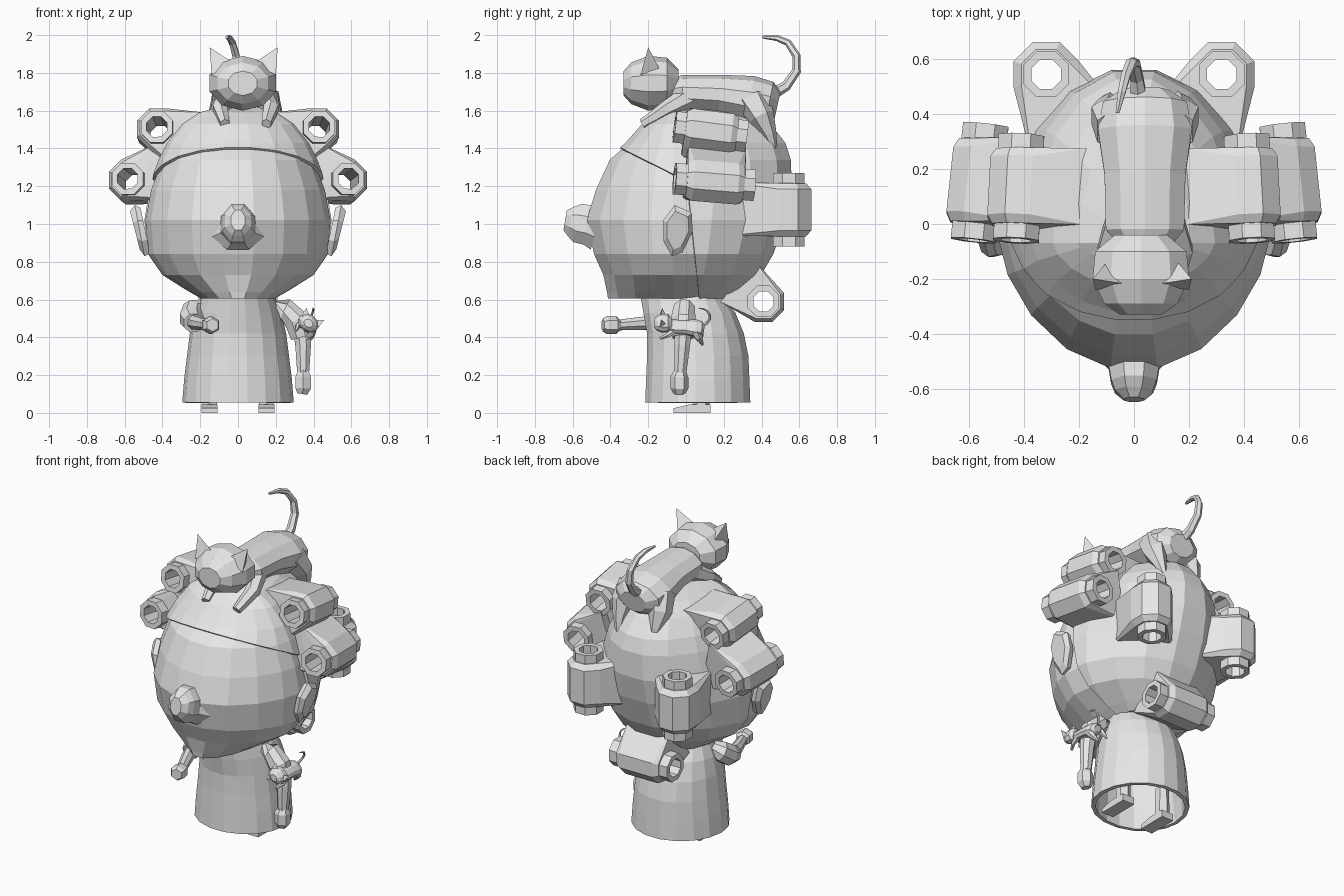
import bpy, bmesh, math
from mathutils import Vector, Matrix

cube = bpy.data.objects.get("Cube")
if cube:
    bpy.data.objects.remove(cube, do_unlink=True)

clay = bpy.data.materials.new("plain_grey")
clay.use_nodes = True
clay.diffuse_color = (0.8, 0.8, 0.8, 1)
clay.node_tree.nodes["Principled BSDF"].inputs["Base Color"].default_value = (0.8, 0.8, 0.8, 1)


def finish(name, bm, matrix=None, thickness=0):
    """Turn a bmesh into a flat-shaded object."""
    if matrix:
        bm.transform(matrix)
    bmesh.ops.recalc_face_normals(bm, faces=bm.faces)
    mesh = bpy.data.meshes.new(name)
    bm.to_mesh(mesh)
    bm.free()
    mesh.materials.append(clay)
    obj = bpy.data.objects.new(name, mesh)
    bpy.context.collection.objects.link(obj)
    if thickness:
        mod = obj.modifiers.new("thickness", 'SOLIDIFY')
        mod.thickness = thickness
        mod.offset = -1
    return obj


def loft(rings, caps=(True, True), closed=False):
    """Bridge a list of equal point rings."""
    bm = bmesh.new()
    loops = [[bm.verts.new(p) for p in ring] for ring in rings]
    n = len(loops[0])
    pairs = list(zip(loops, loops[1:])) + ([(loops[-1], loops[0])] if closed else [])
    for low, high in pairs:
        for i in range(n):
            j = (i + 1) % n
            bm.faces.new((low[i], low[j], high[j], high[i]))
    if not closed:
        for use, loop in zip(caps, (loops[0], loops[-1])):
            if use:
                bm.faces.new(loop)
    return bm


def hull(name, points, matrix=None):
    bm = bmesh.new()
    for p in points:
        bm.verts.new(p)
    result = bmesh.ops.convex_hull(bm, input=bm.verts)
    loose = {v for v in result["geom_interior"] if isinstance(v, bmesh.types.BMVert)}
    bmesh.ops.delete(bm, geom=list(loose), context='VERTS')
    return finish(name, bm, matrix)


def oval(z, w, front, back, mid, grow=0.0, point=1.0, n=18):
    """Horizontal ring with different front and back depth; point sharpens the front."""
    ring = []
    for i in range(n):
        a = 2 * math.pi * i / n
        s = math.sin(a)
        y = s * (back - mid + grow) if s > 0 else -abs(s) ** point * (mid - front + grow)
        ring.append(Vector(((w + grow) * math.cos(a), mid + y, z)))
    return ring


def circle(center, axis, rx, ru, n=8):
    """Ring around an axis; rx is the sideways radius."""
    d = Vector(axis).normalized()
    ref = Vector((1, 0, 0)) if abs(d.x) < 0.9 else Vector((0, 1, 0))
    u = d.cross(ref).normalized()
    v = u.cross(d)
    turn = math.pi / n
    return [Vector(center) + v * rx * math.cos(turn + 2 * math.pi * i / n)
            + u * ru * math.sin(turn + 2 * math.pi * i / n) for i in range(n)]


def limb(name, path, radii, n=8, matrix=None):
    pts = [Vector(p) for p in path]
    rings = []
    for i, (p, r) in enumerate(zip(pts, radii)):
        axis = pts[min(i + 1, len(pts) - 1)] - pts[max(i - 1, 0)]
        rx, ru = r if isinstance(r, tuple) else (r, r)
        rings.append(circle(p, axis, rx, ru, n))
    return finish(name, loft(rings), matrix)


# Head
head_profile = [(.605, .2, -.425, .26), (.64, .26, -.43, .3), (.73, .405, -.45, .39),
                (.84, .48, -.5, .455), (1.02, .495, -.54, .52), (1.18, .465, -.49, .555),
                (1.34, .405, -.415, .55), (1.43, .36, -.31, .52), (1.53, .28, -.22, .44),
                (1.59, .19, -.12, .33), (1.62, .08, -.02, .15)]
finish("head", loft([oval(*r, -.07, -.005, 1.3) for r in head_profile]))

# Hair shell with a fringe line and a cut behind the ears
bm = loft([oval(*r, -.07, .015, 1.3) for r in head_profile])
cuts = [(Vector((0, -.32, 1.39)), Vector((0, .45, .9))), (Vector((0, .03, 1)), Vector((0, 1, .1)))]
for co, no in cuts:
    bmesh.ops.bisect_plane(bm, geom=bm.verts[:] + bm.edges[:] + bm.faces[:],
                           plane_co=co, plane_no=no)
bare = [f for f in bm.faces
        if all((f.calc_center_median() - co).dot(no) < 0 for co, no in cuts)]
bmesh.ops.delete(bm, geom=bare, context='FACES')
finish("hair", bm, thickness=.04)

# Nose, flared where it meets the face
limb("nose", [(0, -.47, .98), (0, -.52, .995), (0, -.575, 1.005), (0, -.61, 1.015), (0, -.64, 1.02)],
     [(.15, .13), (.1, .115), (.09, .112), (.075, .085), (.04, .058)])

# Dress, open at the hem
dress_profile = [(.055, .295, -.22, .345), (.18, .285, -.215, .34), (.3, .27, -.21, .335),
                 (.42, .255, -.21, .31), (.53, .23, -.23, .265), (.62, .195, -.245, .195)]
finish("dress", loft([oval(*r, .05) for r in dress_profile], caps=(False, True)),
       thickness=.025)


def curler(name, a, b, base, width, girth=.118):
    """Hollow roller, with a lock of hair wrapped round it that spreads to the scalp."""
    a, b, base = Vector(a), Vector(b), Vector(base)
    axis = b - a
    side = axis.cross((a + b) / 2 - base).normalized() * width
    tube = [circle(p, axis, r, r) for p, r in ((a, .09), (b, .09), (b, .058), (a, .058))]
    finish(name + "_roller", loft(tube, closed=True))
    points = []
    for t in (.14, .86):
        points += circle(a + axis * t, axis, .098, .098)
        points += [base + axis * (t - .5) + side * s for s in (-1, 1)]
    for t in (.22, .78):
        points += circle(a + axis * t, axis, girth, girth)
        points += [base + axis * (t - .5) * 1.3 + side * s * 1.1 for s in (-1, 1)]
    lock = hull(name + "_lock", points)
    # bore the lock so that the roller stays open from end to end
    drill = finish(name + "_drill", loft([circle(p, axis, .075, .075) for p in (a, b)]))
    mod = lock.modifiers.new("bore", 'BOOLEAN')
    mod.operation = 'DIFFERENCE'
    mod.object = drill
    lock.data = bpy.data.meshes.new_from_object(
        lock.evaluated_get(bpy.context.evaluated_depsgraph_get()))
    lock.modifiers.clear()
    bpy.data.objects.remove(drill, do_unlink=True)


for s, name in ((1, "left"), (-1, "right")):
    # Ears
    outline = [(-.12, 1.02), (-.06, 1.1), (.03, 1.06), (.035, .96), (-.02, .85),
               (-.075, .83), (-.12, .91)]
    rings = [[(s * (.495 + (z - .83) * .19 + d), -.045 + (y + .045) * k, .97 + (z - .97) * k)
              for y, z in outline] for d, k in ((-.03, .9), (0, 1), (.025, .75))]
    finish(name + "_ear", loft(rings))
    # Side and back curlers
    curler(name + "_upper_curler", (s * .43, -.06, 1.515), (s * .41, .32, 1.465),
           (s * .24, .12, 1.42), .15)
    curler(name + "_lower_curler", (s * .585, -.06, 1.24), (s * .54, .36, 1.205),
           (s * .37, .15, 1.27), .14)
    curler(name + "_back_curler", (s * .32, .545, 1.27), (s * .32, .545, .88),
           (s * .2, .3, 1.08), .17, .128)
    # Legs and shoes
    limb(name + "_leg", [(s * .15, .08, .02), (s * .15, .08, .22)], [.045, .04], 6)
    hull(name + "_shoe", [(s * .15 + x, y, z) for x in (-.042, .042)
                          for y, z in ((-.065, 0), (-.065, .025), (.02, .045), (.13, .045), (.13, 0))])

curler("nape_curler", (-.21, .41, .59), (.21, .41, .59), (0, .27, .7), .13)

# Left arm hanging down
limb("left_sleeve", [(.19, -.01, .55), (.25, -.01, .55), (.31, -.015, .49), (.335, -.015, .4)],
     [.045, .06, .07, .06])
limb("left_forearm", [(.335, -.015, .45), (.345, -.02, .36), (.345, -.03, .21)], [.05, .045, .034])
limb("left_hand", [(.345, -.03, .225), (.345, -.035, .19), (.345, -.035, .13), (.34, -.035, .1)],
     [.03, .048, .048, .03], 6)

# Right arm bent forward
limb("right_sleeve", [(-.19, 0, .56), (-.235, -.02, .54), (-.245, -.08, .5), (-.235, -.15, .475)],
     [.045, .065, .068, .055])
limb("right_forearm", [(-.24, -.1, .485), (-.21, -.22, .475), (-.155, -.36, .465)],
     [.045, .038, .03])
limb("right_hand", [(-.155, -.35, .465), (-.15, -.37, .465), (-.14, -.42, .465), (-.135, -.44, .465)],
     [.03, .048, .048, .035], 6)


def cat(name, m):
    # Body and head
    limb(name + "_body", [(.04, -.1, 1.69), (.04, -.02, 1.695), (.04, .18, 1.685), (.04, .34, 1.66),
                          (.04, .44, 1.64), (.04, .485, 1.63)],
         [(.08, .07), (.15, .095), (.155, .105), (.18, .125), (.16, .115), (.09, .07)], 10, m)
    limb(name + "_head", [(.025, y, 1.745) for y in (-.33, -.29, -.2, -.1, -.04)],
         [(.08, .065), (.14, .11), (.185, .145), (.175, .135), (.1, .075)], 10, m)
    # Ears and legs
    for s, side in ((1, "left"), (-1, "right")):
        c = .03
        hull(f"{name}_{side}_ear", [(c + s * .18, -.2, 1.935), (c + s * .05, -.22, 1.85),
                                    (c + s * .17, -.24, 1.79), (c + s * .13, -.14, 1.82)], m)
        limb(f"{name}_{side}_front_leg", [(.04 + s * .09, .01, 1.67), (.04 + s * .135, -.1, 1.61),
                                          (.04 + s * .12, -.17, 1.565), (.04 + s * .11, -.23, 1.53)],
             [.06, .045, .035, .028], 6, m)
        limb(f"{name}_{side}_hind_leg", [(.04 + s * .1, .35, 1.66), (.04 + s * .135, .4, 1.57),
                                         (.04 + s * .13, .44, 1.48), (.04 + s * .12, .465, 1.4)],
             [.09, .07, .04, .02], 6, m)
    # Curled tail
    limb(name + "_tail", [(.02, .44, 1.68), (.01, .53, 1.73), (0, .585, 1.81), (-.01, .585, 1.89),
                          (-.03, .54, 1.96), (-.045, .48, 1.985), (-.06, .405, 1.99)],
         [.035, .027, .024, .022, .019, .016, .008], 6, m)


cat("big_cat", Matrix())
cat("small_cat", Matrix.Translation((.365, -.03, .455)) @ Matrix.Rotation(math.radians(35), 4, 'Y')
    @ Matrix.Scale(.32, 4) @ Matrix.Translation((-.04, -.1, -1.68)))
